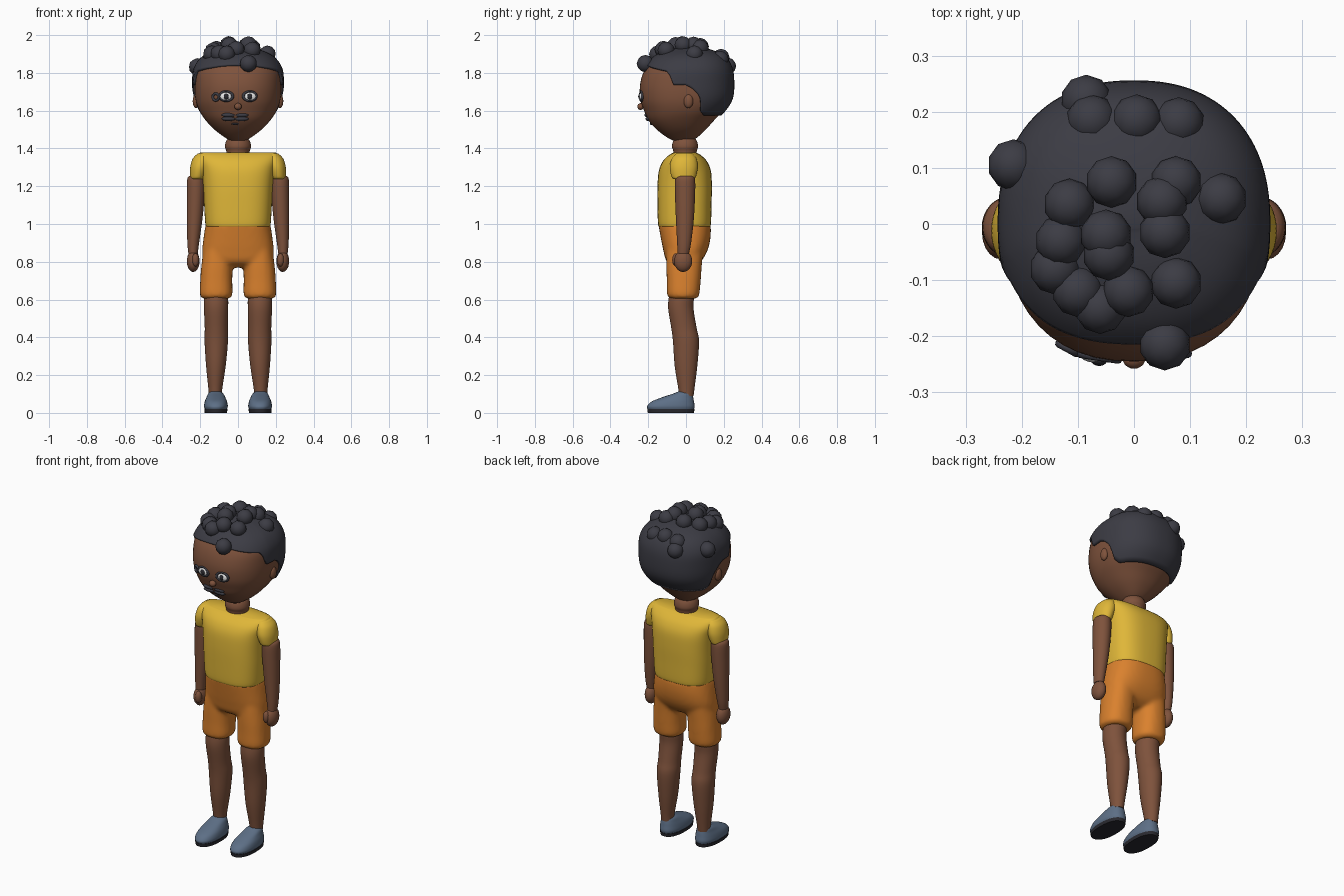
import bpy, math

if "Cube" in bpy.data.objects:
    bpy.data.objects.remove(bpy.data.objects["Cube"], do_unlink=True)


def material(name, rgb):
    m = bpy.data.materials.new(name)
    m.use_nodes = True
    m.diffuse_color = (*rgb, 1)
    m.node_tree.nodes["Principled BSDF"].inputs["Base Color"].default_value = (*rgb, 1)
    return m


SKIN = material("brown skin", (.21, .085, .045))
HAIR = material("charcoal hair", (.045, .045, .058))
SHIRT = material("yellow shirt", (.74, .47, .04))
SHORTS = material("orange shorts", (.7, .22, .027))
SHOE = material("slate shoe", (.11, .16, .24))
SOLE = material("dark sole", (.022, .022, .028))
WHITE = material("eye white", (.8, .8, .8))
made = []


def finish(obj, name, mat):
    obj.name = name
    obj.data.materials.append(mat)
    made.append(obj)
    return obj


def smooth_rings(rings, steps=5):
    """Refine a list of ring tuples with a Catmull-Rom spline."""
    out = []
    last = len(rings) - 1
    for i in range(last):
        a, b, c, d = (rings[min(max(k, 0), last)] for k in (i - 1, i, i + 1, i + 2))
        for s in range(steps):
            t = s / steps
            out.append(tuple(
                q + t / 2 * (r - p + t * (2 * p - 5 * q + 4 * r - u + t * (3 * (q - r) + u - p)))
                for p, q, r, u in zip(a, b, c, d)))
    return out + [rings[-1]]


def outline(cx, cy, rx, ry, angle, power):
    c, s = math.cos(angle), math.sin(angle)
    return (cx + rx * math.copysign(abs(c) ** (2 / power), c),
            cy + ry * math.copysign(abs(s) ** (2 / power), s))


def skin_grid(name, rows, mat, close_start=True):
    """Bridge equal rows of points into a closed-up tube."""
    n = len(rows[0])
    faces = [(r * n + j, r * n + (j + 1) % n, (r + 1) * n + (j + 1) % n, (r + 1) * n + j)
             for r in range(len(rows) - 1) for j in range(n)]
    if close_start:
        faces.append(tuple(reversed(range(n))))
    faces.append(tuple(range((len(rows) - 1) * n, len(rows) * n)))
    mesh = bpy.data.meshes.new(name)
    mesh.from_pydata([p for row in rows for p in row], [], faces)
    obj = bpy.data.objects.new(name, mesh)
    bpy.context.collection.objects.link(obj)
    return finish(obj, name, mat)


def loft(name, rings, mat, side=1, power=2, n=32):
    """Rings are (z, centre x, centre y, radius x, radius y), bottom to top."""
    rows = [[(*outline(side * cx, cy, rx, ry, math.tau * j / n, power), z) for j in range(n)]
            for z, cx, cy, rx, ry in smooth_rings(rings)]
    return skin_grid(name, rows, mat)


def ball(name, loc, radii, mat, detail=3):
    bpy.ops.mesh.primitive_ico_sphere_add(subdivisions=detail, radius=1, location=loc)
    obj = bpy.context.object
    obj.scale = radii
    return finish(obj, name, mat)


def hoop(name, loc, major, minor, mat, squash, turn=0):
    bpy.ops.mesh.primitive_torus_add(location=loc, rotation=(math.pi / 2, 0, turn),
                                     major_radius=major, minor_radius=minor,
                                     major_segments=28, minor_segments=8)
    obj = bpy.context.object
    obj.scale = (1, squash, 1)
    return finish(obj, name, mat)


def lookup(table, x):
    for a, b in zip(table, table[1:]):
        if x <= b[0]:
            t = max(0, (x - a[0]) / (b[0] - a[0]))
            return [p + t * (q - p) for p, q in zip(a, b)]
    return list(table[-1])


# Head
head_rings = [(1.428, 0, -.015, .015, .02), (1.455, 0, -.02, .065, .075),
              (1.5, 0, -.025, .125, .13), (1.55, 0, -.025, .172, .175),
              (1.6, 0, -.012, .205, .21), (1.66, 0, -.003, .225, .238),
              (1.74, 0, 0, .23, .243), (1.82, 0, .008, .222, .225),
              (1.88, 0, .015, .175, .178), (1.915, 0, .015, .09, .09),
              (1.925, 0, .015, .01, .01)]
loft("head", head_rings, SKIN, power=2.3, n=48)

# Hair cap: follows the head above a hairline that drops behind the ears
hairline = [(-.25, 1.845), (-.2, 1.83), (-.11, 1.81), (-.078, 1.775), (-.068, 1.735),
            (0, 1.735), (.03, 1.72), (.07, 1.68), (.1, 1.595), (.13, 1.575), (.3, 1.575)]
dense = smooth_rings(head_rings)
rows = []
for r in range(25):
    t = r / 24
    row = []
    for j in range(120):
        angle = math.tau * j / 120
        low = lookup(hairline, outline(0, 0, .23, .243, angle, 2.3)[1])[1]
        z = low + (1.925 - low) * math.sin(t * math.pi / 2)
        _, cx, cy, rx, ry = lookup(dense, z)
        row.append((*outline(cx, cy, rx + .013, ry + .013, angle, 2.3), z + .015 * t))
    rows.append(row)
cap = skin_grid("hair_cap", rows, HAIR, close_start=False)
solid = cap.modifiers.new("thickness", 'SOLIDIFY')
solid.thickness = .018
solid.offset = -1

# Curls sitting on the crown
curls = [(-.085, .22), (-.075, .185), (.005, .185), (.08, .18), (-.215, .105), (-.04, .075),
         (-.115, .035), (.075, .075), (.155, .045), (.05, .04), (.055, -.015), (-.05, -.02),
         (-.045, -.055), (-.13, -.03), (-.14, -.08), (-.1, -.12), (-.06, -.15), (-.01, -.12),
         (.075, -.105), (.055, -.215)]
for x, y in curls:
    ball("curl", (x, y, 1.955 - 2.15 * (x * x + y * y)), (.046,) * 3, HAIR, 2)

# Face
ball("nose", (0, -.24, 1.622), (.02, .018, .018), SKIN)
for s in (-1, 1):
    ball("ear", (s * .222, .013, 1.65), (.018, .025, .037), SKIN)
    ball("eye", (s * .062, -.234, 1.675), (.034, .014, .024), WHITE)
    ball("pupil", (s * .062, -.243, 1.675), (.014, .01, .016), SOLE)
    hoop("eye_rim", (s * .062, -.236, 1.677), .034, .008, HAIR, .75, s * .15)
hoop("lash_curl", (-.118, -.222, 1.672), .018, .007, HAIR, 1, -.5)
for z, y in ((1.577, -.206), (1.557, -.2)):
    for x in (-.05, .019):
        ball("moustache", (x, y, z), (.037, .014, .012), HAIR)
ball("chin_tuft", (-.015, -.182, 1.53), (.02, .01, .006), HAIR)

# Neck
loft("neck", [(1.34, 0, -.005, .06, .06), (1.385, 0, -.005, .062, .062),
              (1.41, 0, -.005, .069, .069), (1.44, 0, -.005, .062, .062),
              (1.47, 0, -.005, .04, .04)], SKIN)

# Shirt body
loft("shirt", [(.985, 0, -.008, .165, .132), (1, 0, -.008, .173, .14),
               (1.1, 0, -.008, .179, .143), (1.2, 0, -.007, .184, .144),
               (1.28, 0, -.006, .193, .138), (1.33, 0, -.006, .206, .118),
               (1.362, 0, -.006, .21, .088), (1.378, 0, -.006, .2, .06)],
     SHIRT, power=2.7, n=48)

# Shorts: hips and two legs fused together
made_before = len(made)
loft("hips", [(.77, 0, -.012, .14, .045), (.8, 0, -.012, .182, .09), (.86, 0, -.003, .189, .117),
              (.93, 0, -.002, .182, .132), (1.003, 0, -.008, .171, .139)],
     SHORTS, power=2.5, n=48)
for s in (-1, 1):
    loft("trouser_leg", [(.605, .116, -.015, .07, .07), (.625, .116, -.015, .086, .085),
                         (.7, .115, -.012, .085, .09), (.78, .111, -.01, .083, .094),
                         (.9, .098, -.004, .08, .1)], SHORTS, s, 2.3)
parts = made[made_before:]
del made[made_before + 1:]
bpy.ops.object.select_all(action='DESELECT')
for p in parts:
    p.select_set(True)
bpy.context.view_layer.objects.active = parts[0]
bpy.ops.object.join()
shorts = bpy.context.object
shorts.name = "shorts"
fuse = shorts.modifiers.new("fuse", 'REMESH')
fuse.mode = 'VOXEL'
fuse.voxel_size = .011
fuse.use_smooth_shade = True
soften = shorts.modifiers.new("soften", 'SMOOTH')
soften.iterations = 6

# Limbs, sleeves and shoes
for s in (-1, 1):
    loft("sleeve", [(1.238, .215, -.01, .036, .052), (1.25, .213, -.012, .041, .064),
                    (1.3, .203, -.012, .05, .074), (1.345, .192, -.01, .048, .066),
                    (1.372, .185, -.008, .03, .045)], SHIRT, s)
    loft("arm", [(.845, .238, -.014, .025, .03), (.9, .237, -.01, .031, .037),
                 (1.02, .23, -.006, .041, .047), (1.15, .224, -.005, .047, .053),
                 (1.235, .222, -.005, .047, .053), (1.255, .221, -.005, .036, .042)], SKIN, s)
    ball("hand", (s * .237, -.015, .803), (.034, .048, .057), SKIN)
    ball("thumb", (s * .225, -.053, .81), (.019, .02, .035), SKIN)
    loft("leg", [(.09, .12, .002, .034, .038), (.13, .12, .002, .037, .043),
                 (.25, .117, 0, .052, .06), (.38, .115, 0, .062, .069),
                 (.45, .115, -.011, .061, .067), (.55, .116, -.027, .064, .067),
                 (.61, .116, -.025, .063, .066), (.64, .116, -.025, .05, .055)], SKIN, s)
    loft("shoe", [(.018, .117, -.08, .058, .122), (.035, .117, -.08, .063, .126),
                  (.06, .117, -.07, .059, .112), (.082, .117, -.045, .05, .083),
                  (.102, .118, -.018, .04, .05), (.114, .119, -.008, .025, .03)],
         SHOE, s, 2.3)
    loft("sole", [(0, .117, -.08, .059, .122), (.02, .117, -.08, .061, .125)], SOLE, s, 2.3)

# Smooth shading with sharp rims
bpy.ops.object.select_all(action='DESELECT')
for obj in made:
    obj.select_set(True)
bpy.context.view_layer.objects.active = made[0]
bpy.ops.object.shade_smooth_by_angle(angle=math.radians(50))
